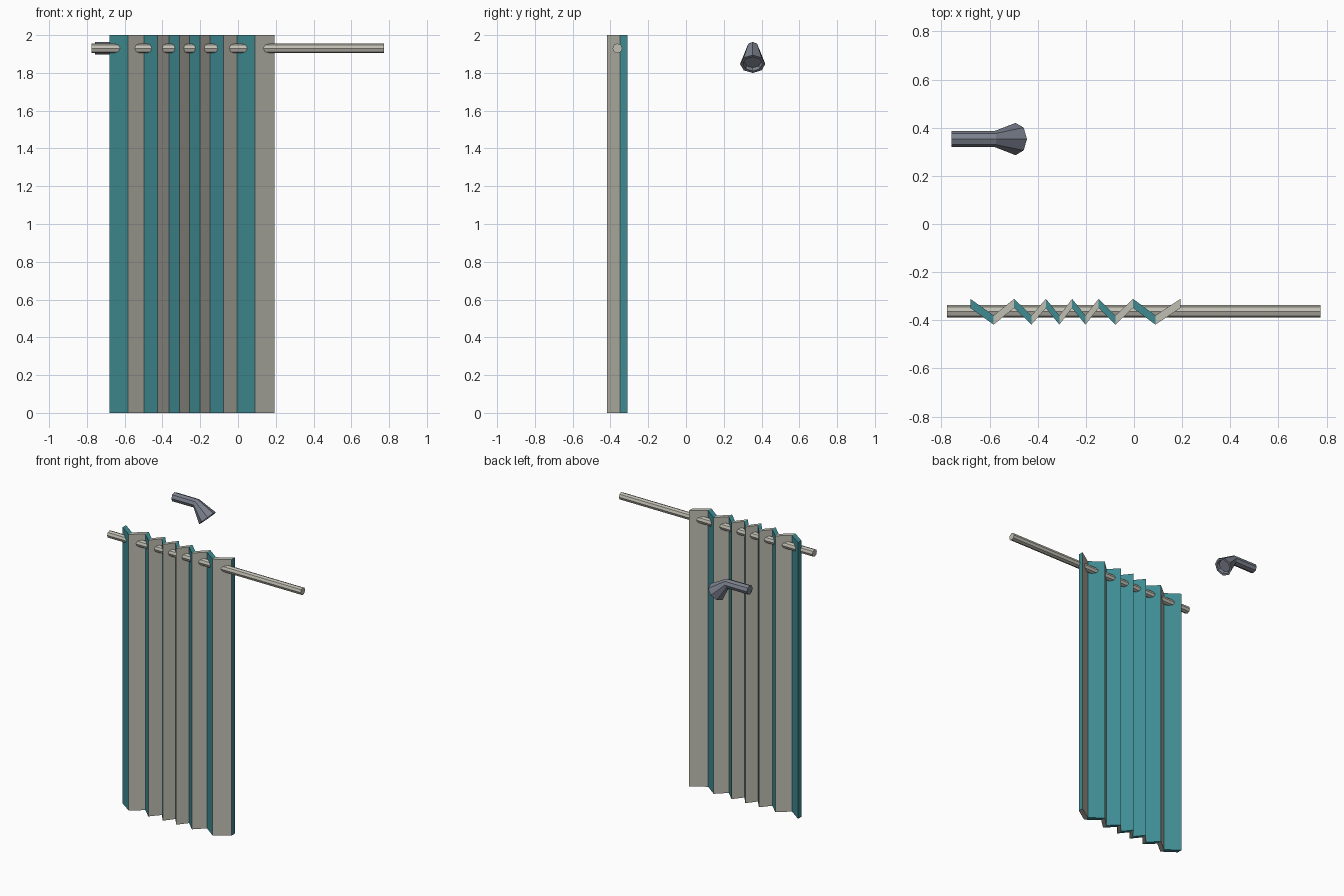
import bpy, bmesh, math
from mathutils import Vector

if "Cube" in bpy.data.objects:
    bpy.data.objects.remove(bpy.data.objects["Cube"])


def material(name, rgb):
    m = bpy.data.materials.new(name)
    m.diffuse_color = (*rgb, 1)
    m.use_nodes = True
    m.node_tree.nodes["Principled BSDF"].inputs["Base Color"].default_value = m.diffuse_color
    return m


teal = material("teal", (0.05, 0.26, 0.29))
cream = material("warm_grey", (0.53, 0.52, 0.45))
metal = material("blue_grey", (0.20, 0.22, 0.27))


def add_object(name, bm, mats):
    bmesh.ops.recalc_face_normals(bm, faces=bm.faces)
    me = bpy.data.meshes.new(name)
    bm.to_mesh(me)
    bm.free()
    for m in mats:
        me.materials.append(m)
    ob = bpy.data.objects.new(name, me)
    bpy.context.collection.objects.link(ob)
    return ob


def tube(name, rings, mat, sides=8):
    """Loft through rings in the xz plane: (centre, downward tilt in degrees, radius)."""
    bm = bmesh.new()
    loops = []
    for c, tilt, r in rings:
        t = math.radians(tilt)
        up = Vector((math.sin(t), 0, math.cos(t)))
        side = Vector((0, 1, 0))
        angles = [2 * math.pi * i / sides for i in range(sides)]
        loops.append([bm.verts.new(Vector(c) + r * (up * math.cos(a) + side * math.sin(a)))
                      for a in angles])
    for a, b in zip(loops, loops[1:]):
        for i in range(sides):
            j = (i + 1) % sides
            bm.faces.new((a[i], a[j], b[j], b[i]))
    bm.faces.new(loops[0])
    bm.faces.new(loops[-1])
    return add_object(name, bm, [mat])


# Pleated curtain: zigzag strip with alternating teal and grey panels
fold_x = [-0.68, -0.583, -0.498, -0.426, -0.366, -0.31, -0.257,
          -0.202, -0.147, -0.077, -0.004, 0.089, 0.193]
THICK, HEIGHT = 0.038, 2.0
bm = bmesh.new()
columns = []
for i, x in enumerate(fold_x):
    back = -0.311 if i % 2 == 0 else -0.38
    columns.append([bm.verts.new((x, y, z)) for y, z in
                    ((back, 0), (back - THICK, 0), (back - THICK, HEIGHT), (back, HEIGHT))])
for i, (a, b) in enumerate(zip(columns, columns[1:])):
    for k in range(4):
        n = (k + 1) % 4
        bm.faces.new((a[k], a[n], b[n], b[k])).material_index = i % 2
bm.faces.new(columns[0])
bm.faces.new(columns[-1])
add_object("curtain", bm, [teal, cream])

# Curtain rod
tube("curtain_rod", [((-0.776, -0.363, 1.93), 0, 0.026),
                     ((0.774, -0.363, 1.93), 0, 0.026)], cream)

# Shower head: straight arm, bend, flare and a recessed spray face
Y = 0.353
tube("shower_head", [((-0.758, Y, 1.931), 0, 0.033),
                     ((-0.58, Y, 1.931), 15, 0.033),
                     ((-0.492, Y, 1.847), 45, 0.067),
                     ((-0.492, Y, 1.847), 45, 0.052),
                     ((-0.504, Y, 1.859), 45, 0.045)], metal)
